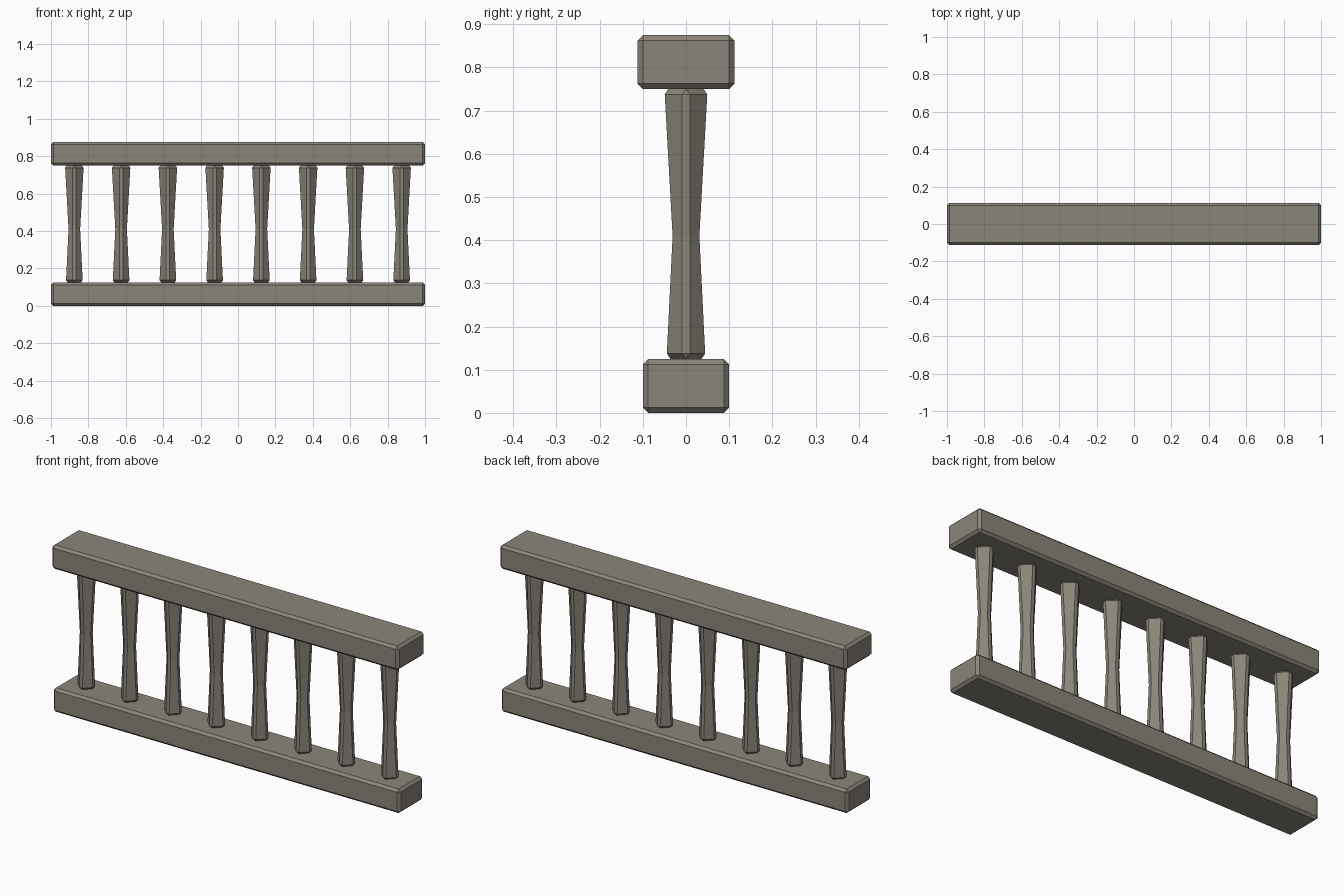
import bpy
import bmesh
from math import sqrt

default = bpy.data.objects.get("Cube")
if default:
    bpy.data.objects.remove(default, do_unlink=True)

stone = bpy.data.materials.new("weathered stone")
stone.use_nodes = True
stone.diffuse_color = (0.26, 0.235, 0.195, 1)
stone.node_tree.nodes["Principled BSDF"].inputs["Base Color"].default_value = stone.diffuse_color

BEVEL = 0.0125


def loft(name, rings, location=(0, 0, 0)):
    """Chamfered solid through a stack of four-cornered rings."""
    bm = bmesh.new()
    loops = [[bm.verts.new(p) for p in ring] for ring in rings]
    for low, high in zip(loops, loops[1:]):
        for i in range(4):
            j = (i + 1) % 4
            bm.faces.new((low[i], low[j], high[j], high[i]))
    bm.faces.new(loops[0][::-1])
    bm.faces.new(loops[-1])
    mesh = bpy.data.meshes.new(name)
    bm.to_mesh(mesh)
    bm.free()
    mesh.materials.append(stone)
    obj = bpy.data.objects.new(name, mesh)
    obj.location = location
    bpy.context.collection.objects.link(obj)
    mod = obj.modifiers.new("chamfer", "BEVEL")
    mod.width = BEVEL
    mod.segments = 1
    mod.limit_method = "ANGLE"
    return obj


def rectangle(x, y, z):
    return [(-x, -y, z), (x, -y, z), (x, y, z), (-x, y, z)]


def diamond(r, z):
    return [(0, -r, z), (r, 0, z), (0, r, z), (-r, 0, z)]


# Rails: the handrail is slightly deeper than the base
loft("base_rail", [rectangle(1, 0.1, 0), rectangle(1, 0.1, 0.125)])
loft("hand_rail", [rectangle(1, 0.112, 0.75), rectangle(1, 0.112, 0.875)])

# Balusters: square posts turned on the diagonal, pinched at the waist
chamfer_cut = BEVEL / sqrt(2)
profile = [(0.045, 0.125), (0.031, 0.41), (0.05, 0.75)]
for n in range(8):
    rings = [diamond(r + chamfer_cut, z) for r, z in profile]
    loft(f"baluster_{n + 1}", rings, (-0.875 + 0.25 * n, 0, 0))
